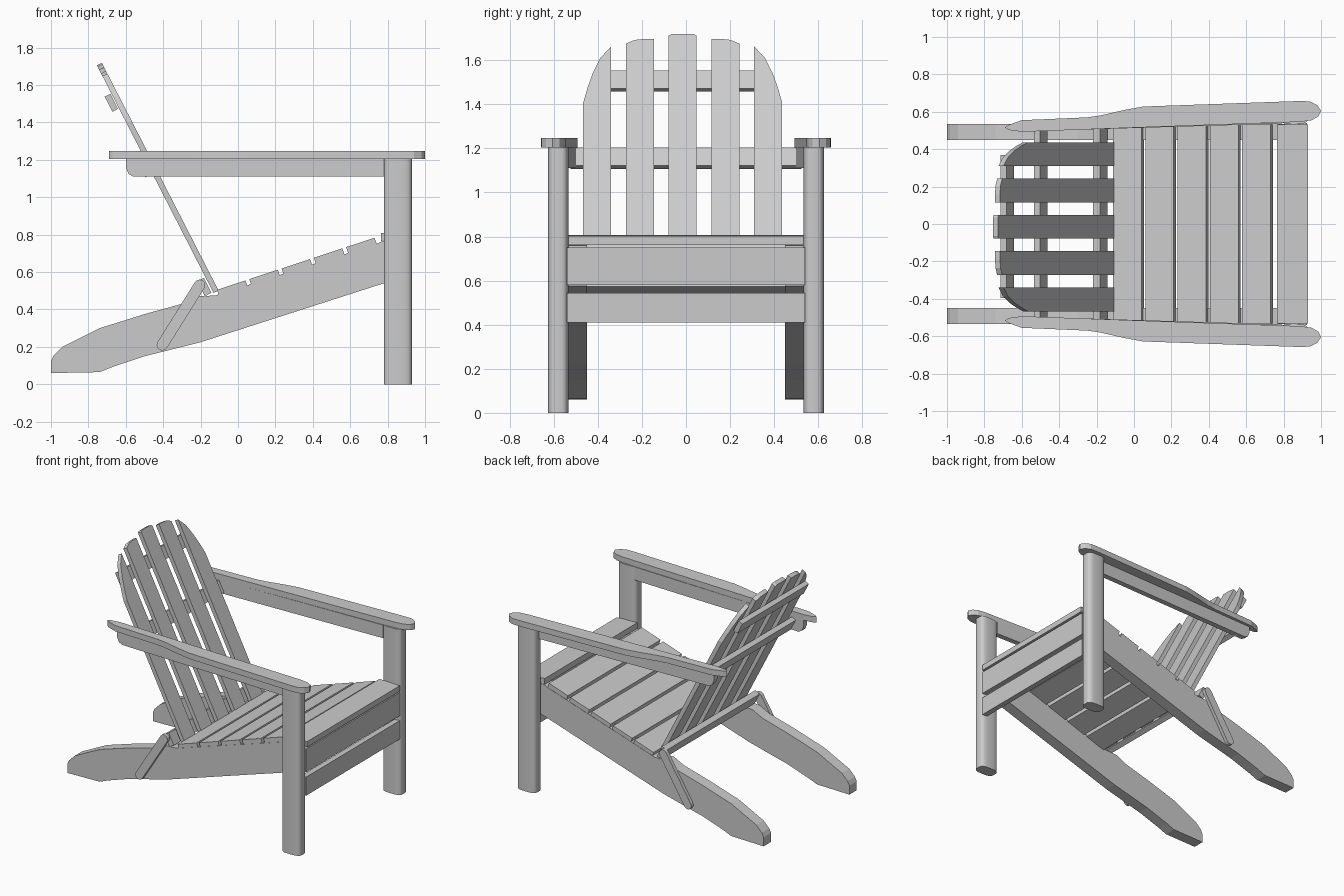
import bpy, bmesh, math
from mathutils import Vector

if "Cube" in bpy.data.objects:
    bpy.data.objects.remove(bpy.data.objects["Cube"])


def prism(name, pts, w0, w1, fn, smooth=False):
    """Extrude a 2D outline from w0 to w1; fn maps (u, v, w) to world space."""
    bm = bmesh.new()
    a = [bm.verts.new(fn(u, v, w0)) for u, v in pts]
    b = [bm.verts.new(fn(u, v, w1)) for u, v in pts]
    n = len(pts)
    bm.faces.new(a)
    bm.faces.new(b)
    for i in range(n):
        j = (i + 1) % n
        bm.faces.new((a[i], a[j], b[j], b[i]))
    bmesh.ops.recalc_face_normals(bm, faces=bm.faces)
    me = bpy.data.meshes.new(name)
    bm.to_mesh(me)
    bm.free()
    ob = bpy.data.objects.new(name, me)
    bpy.context.collection.objects.link(ob)
    if smooth:
        bpy.ops.object.select_all(action='DESELECT')
        ob.select_set(True)
        bpy.context.view_layer.objects.active = ob
        bpy.ops.object.shade_smooth_by_angle(angle=math.radians(35))
    return ob


def side(u, v, w):      # outline in x-z, extruded along y
    return (u, w, v)


def bar(name, cx, cz, direction, length, thick, y0, y1):
    """Board with a rectangular section tilted along direction in x-z."""
    d = Vector(direction).normalized()
    n = Vector((-d.y, d.x))
    c = Vector((cx, cz))
    pts = [c + d * length / 2 * i + n * thick / 2 * j
           for i, j in ((-1, -1), (1, -1), (1, 1), (-1, 1))]
    return prism(name, [tuple(p) for p in pts], y0, y1, side)


def box(name, x0, x1, y0, y1, z0, z1):
    return prism(name, [(x0, z0), (x1, z0), (x1, z1), (x0, z1)], y0, y1, side)


stringer = [(-1, .06), (-1, .125), (-.985, .155), (-.94, .20), (-.74, .30),
            (-.5, .375), (-.3, .43), (-.22, .47), (-.12, .475), (.74, .75), (.77, .765),
            (.885, .76), (.885, .575), (.78, .54), (-.2, .225), (-.5, .15),
            (-.67, .093), (-.74, .065)]
arm = [(-.69, .515), (-.67, .53), (-.6, .555), (-.25, .57), (-.18, .58), (-.05, .61),
       (.05, .628), (.87, .657), (.94, .656), (.98, .635), (1, .605), (.985, .575),
       (.95, .555), (.89, .546), (.8, .543), (0, .515), (-.6, .493), (-.67, .503)]
support = [(-.6, 1.205), (-.6, 1.16), (-.585, 1.125), (-.56, 1.11),
           (.79, 1.11), (.79, 1.205)]

# Post section: rounded rectangle
post = []
for i in range(32):
    t = math.tau * i / 32
    c, s = math.cos(t), math.sin(t)
    post.append((.855 + .075 * math.copysign(abs(c) ** .6, c),
                 .58 + .047 * math.copysign(abs(s) ** .6, s)))

# Diagonal brace outline with rounded ends
p0, p1, r = Vector((-.405, .21)), Vector((-.205, .53)), .03
ang = math.atan2(p1.y - p0.y, p1.x - p0.x)
brace = []
for c, start in ((p1, ang - math.pi / 2), (p0, ang + math.pi / 2)):
    for i in range(7):
        a = start + math.pi * i / 6
        brace.append((c.x + r * math.cos(a), c.y + r * math.sin(a)))

# Paired side parts
for s, label in ((1, "left"), (-1, "right")):
    plan = lambda u, v, w, s=s: (u, s * v, w)
    flank = lambda u, v, w, s=s: (u, s * w, v)
    skew = lambda u, v, w, s=s: (u, s * (w + .03 * (u + .6)), v)
    prism(f"{label}_rear_leg", stringer, .45, .535, flank)
    prism(f"{label}_front_post", post, 0, 1.206, plan, True)
    prism(f"{label}_armrest", arm, 1.205, 1.247, plan)
    prism(f"{label}_arm_support", support, .495, .535, skew)
    prism(f"{label}_brace", brace, .533, .56, flank)

# Seat slats
slope = .331
for k in range(5):
    x0 = -.112 + .1725 * k
    z0 = .505 + slope * (x0 + .112)
    w = .152
    prism(f"seat_slat_{k + 1}",
          [(x0, z0), (x0 + w, z0 + slope * w), (x0 + w + .013, z0 + slope * w - .038),
           (x0 + .013, z0 - .038)], -.533, .533, side)
prism("front_seat_slat", [(.765, .808), (.93, .803), (.93, .762), (.765, .765)],
      -.533, .533, side)

# Front aprons
box("upper_apron", .885, .925, -.54, .54, .58, .75)
box("lower_apron", .885, .925, -.54, .54, .41, .545)

# Back slats: outlines in (y, z), leaning along the back line
lean = (-.625, 1.22)
yc, hw = -.015, .0635


def back(u, v, w):
    x = -.115 + (v - .49) * lean[0] / lean[1]
    return (x - .89 * w, u, v - .456 * w)


for k in range(-2, 3):
    s = -1 if k < 0 else 1
    if k == 0:
        top = [(hw, 1.705), (hw - .015, 1.712), (-hw + .015, 1.712), (-hw, 1.705)]
    elif abs(k) == 1:
        top = [(hw, 1.668), (.025, 1.685), (-.02, 1.69), (-hw, 1.69)]
    else:
        top = [(hw, 1.40), (.045, 1.465), (.02, 1.535), (-.015, 1.605), (-hw, 1.655)]
    pts = [(-hw, .495), (hw, .495)] + top
    prism(f"back_slat_{k + 3}", [(yc + .194 * k + s * u, v) for u, v in pts],
          -.015, .015, back)

# Back rails behind the slats
bar("upper_back_rail", -.677, 1.505, lean, .09, .034, -.395, .37)
bar("middle_back_rail", -.498, 1.155, lean, .09, .036, -.525, .525)
bar("lower_back_rail", -.18, .52, lean, .09, .04, -.535, .535)
